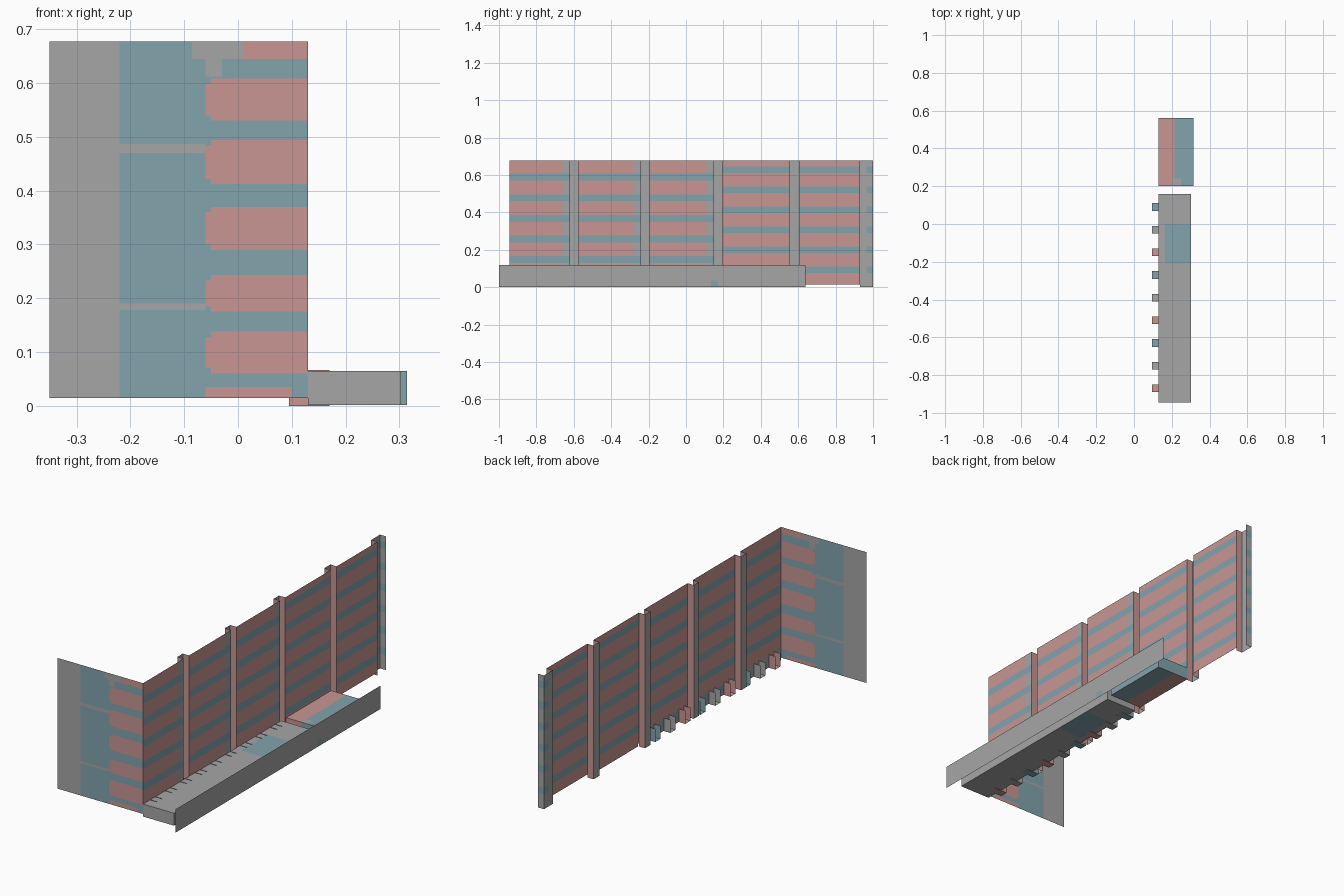
import bpy, bmesh
from mathutils import Vector

cube = bpy.data.objects.get("Cube")
if cube:
    bpy.data.objects.remove(cube, do_unlink=True)


def material(name, rgb):
    m = bpy.data.materials.new(name)
    m.use_nodes = True
    m.diffuse_color = (*rgb, 1)
    m.node_tree.nodes["Principled BSDF"].inputs["Base Color"].default_value = (*rgb, 1)
    return m


GREY, RED, BLUE = range(3)
MATS = [material("concrete_grey", (0.38, 0.38, 0.38)),
        material("dusty_red", (0.58, 0.305, 0.29)),
        material("slate_blue", (0.227, 0.366, 0.423))]
AXES = {"x": Vector((1, 0, 0)), "y": Vector((0, 1, 0)), "z": Vector((0, 0, 1))}


def finish(name, bm, rule, **cuts):
    """Cut the mesh along the given coordinates, then colour faces by rule."""
    for axis, values in cuts.items():
        for v in values:
            bmesh.ops.bisect_plane(bm, geom=bm.verts[:] + bm.edges[:] + bm.faces[:],
                                   plane_co=AXES[axis] * v, plane_no=AXES[axis])
    drop = []
    for f in bm.faces:
        colour = rule(f.calc_center_median())
        if colour is None:
            drop.append(f)
        else:
            f.material_index = colour
    bmesh.ops.delete(bm, geom=drop, context="FACES")
    me = bpy.data.meshes.new(name)
    bm.to_mesh(me)
    bm.free()
    for m in MATS:
        me.materials.append(m)
    ob = bpy.data.objects.new(name, me)
    bpy.context.collection.objects.link(ob)
    return ob


def extrude_path(points, direction):
    """Open sheet swept from a line of points."""
    bm = bmesh.new()
    a = [bm.verts.new(p) for p in points]
    b = [bm.verts.new(Vector(p) + Vector(direction)) for p in points]
    for i in range(len(a) - 1):
        bm.faces.new((a[i], a[i + 1], b[i + 1], b[i]))
    return bm


def box(lo, hi):
    bm = bmesh.new()
    bmesh.ops.create_cube(bm, size=1)
    lo, hi = Vector(lo), Vector(hi)
    for v in bm.verts:
        v.co = (lo + hi) / 2 + v.co * (hi - lo)
    return bm


def inside(v, bands, grow=0):
    return any(a - grow < v < b + grow for a, b in bands)


def edges(bands, grow=0):
    return [e for a, b in bands for e in (a - grow, b + grow)]


TOP, SKIRT, WALL_X, POST_X = 0.677, 0.015, 0.13, 0.095
FRONT_Y = -0.945

# Long side wall, folded into a hollow post at each channel
channels = [(-0.62, -0.577), (-0.24, -0.198), (0.15, 0.192), (0.556, 0.604), (0.93, 1.0)]
path = [(WALL_X, FRONT_Y, 0)]
for y0, y1 in channels:
    path += [(WALL_X, y0, 0), (POST_X, y0, 0), (POST_X, y1, 0), (WALL_X, y1, 0)]
near_bands = [(0.02 + 0.11 * i, 0.057 + 0.11 * i) for i in range(6)]
far_bands = [(0.075 + 0.107 * i, 0.111 + 0.107 * i) for i in range(6)]
SPLIT = 0.17


def wall_rule(c):
    bands = near_bands if c.y < SPLIT else far_bands
    if c.x > WALL_X - 0.001:
        if c.z < SKIRT:
            return None
        if inside(c.z, bands):
            return BLUE
        beside = c.y < SPLIT and any(y0 - 0.04 < c.y < y0 for y0, _ in channels)
        return GREY if beside else RED
    if c.x < POST_X + 0.001:
        return BLUE if c.y > 0.96 and inside(c.z, bands) else GREY
    if c.y > 0.99:
        return BLUE if inside(c.z, bands) else GREY
    return RED


finish("side_wall", extrude_path(path, (0, 0, TOP)), wall_rule,
       y=[y0 - 0.04 for y0, _ in channels[:3]] + [0.965],
       z=[SKIRT] + edges(near_bands) + edges(far_bands))

# Front end panel with red tongues reaching in from the corner
tongues = [(0.06, 0.138), (0.175, 0.243), (0.29, 0.37), (0.412, 0.494), (0.53, 0.608)]
seams = [(0.178, 0.19), (0.47, 0.487)]


def panel_rule(c):
    if c.x < -0.22:
        return GREY
    if c.x < -0.06:
        if inside(c.z, seams) or (c.x > -0.085 and c.z > 0.645):
            return GREY
        return BLUE
    if inside(c.z, tongues, -0.01 if c.x < -0.05 else 0):
        return RED
    if c.z > 0.645:
        return RED if c.x > 0.01 else GREY
    if c.z > 0.612 and c.x < -0.03:
        return GREY
    if c.z < 0.035 and c.x < 0.1:
        return RED
    return BLUE


panel = extrude_path([(-0.35, FRONT_Y, SKIRT), (WALL_X, FRONT_Y, SKIRT)],
                     (0, 0, TOP - SKIRT))
finish("front_panel", panel, panel_rule,
       x=[-0.22, -0.085, -0.06, -0.05, -0.03, 0.01, 0.1],
       z=edges(tongues) + edges(tongues, -0.01) + edges(seams) + [0.035, 0.612, 0.645])

# Walkway boxes beside the wall
finish("long_platform", box((WALL_X, FRONT_Y, 0.002), (0.303, 0.16, 0.065)),
       lambda c: BLUE if c.x > 0.165 and -0.21 < c.y < 0 and (c.z > 0.06 or c.z < 0.01) else GREY,
       x=[0.165], y=[-0.21, 0])


def short_rule(c):
    if c.y < 0.24 and 0.2 < c.x < 0.25 and c.z > 0.06:
        return GREY
    return RED if c.x < 0.215 and c.y < 0.55 else BLUE


finish("short_platform", box((WALL_X, 0.2, 0.002), (0.314, 0.56, 0.065)),
       short_rule, x=[0.2, 0.215, 0.25], y=[0.24])

# Outer edge board
finish("edge_board", extrude_path([(0.35, -1, 0), (0.35, 0.64, 0)], (0, 0, 0.118)),
       lambda c: BLUE if 0.135 < c.y < 0.17 and c.z < 0.035 else GREY,
       y=[0.135, 0.17], z=[0.035])

# Channel joists under the long platform
for i in range(9):
    y, h = -0.89 + 0.12 * i, 0.067
    joist = [(POST_X, y, h), (POST_X, y, 0), (POST_X, y + 0.04, 0), (POST_X, y + 0.04, h)]
    finish(f"joist_{i + 1}", extrude_path(joist, (0.075, 0, 0)),
           lambda c, k=i: (RED, GREY, BLUE)[k % 3])
